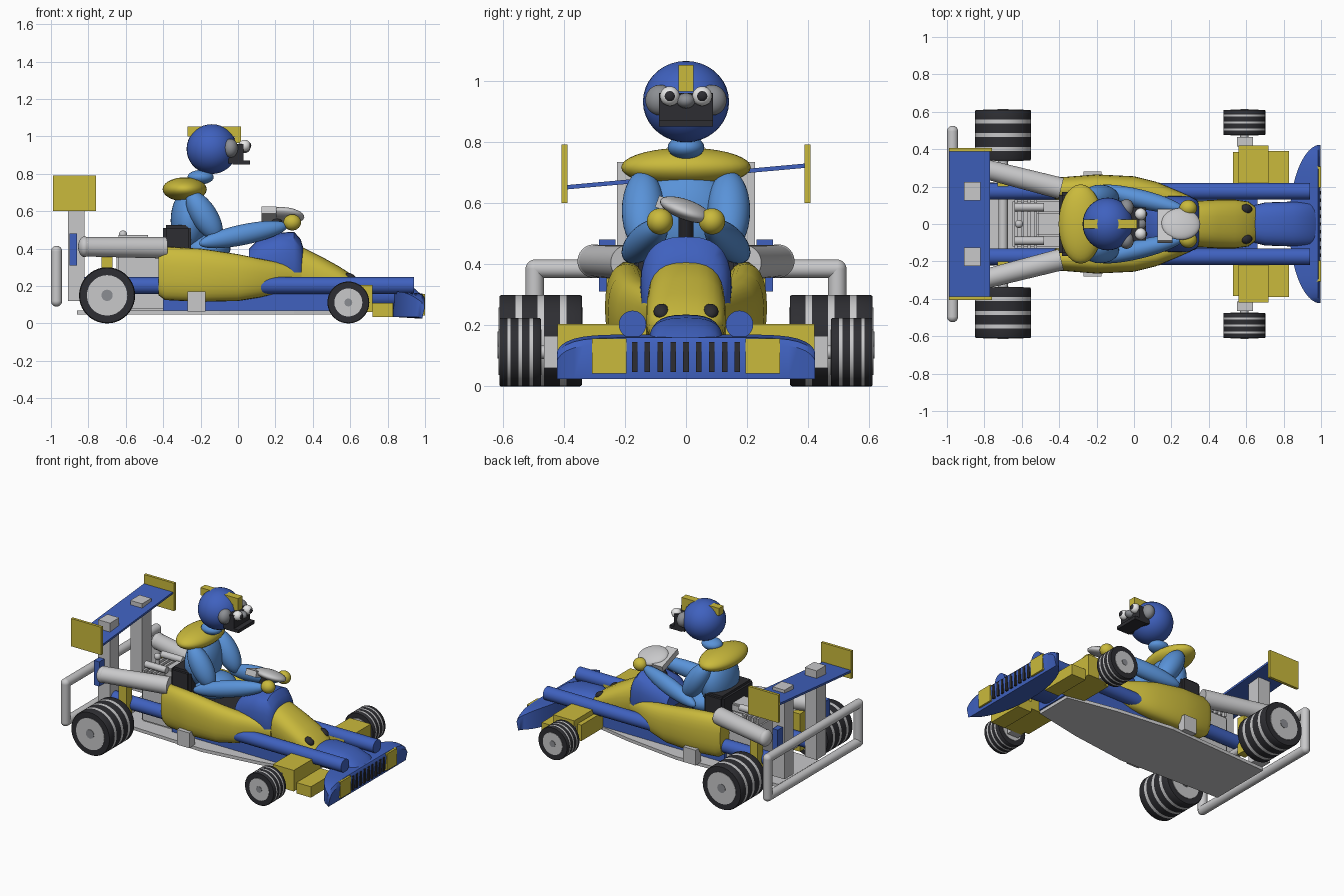
import bpy, bmesh, math
from mathutils import Vector, Matrix

cube = bpy.data.objects.get("Cube")
if cube:
    bpy.data.objects.remove(cube, do_unlink=True)


def material(name, r, g, b):
    m = bpy.data.materials.new(name)
    m.use_nodes = True
    m.diffuse_color = (r, g, b, 1)
    bsdf = next(n for n in m.node_tree.nodes if n.type == 'BSDF_PRINCIPLED')
    bsdf.inputs["Base Color"].default_value = (r, g, b, 1)
    return m


BLUE = material("royal blue", .05, .12, .52)
SKY = material("sky blue", .1, .29, .69)
YELLOW = material("yellow", .59, .49, .045)
GREY = material("light grey", .58, .58, .59)
STEEL = material("mid grey", .26, .27, .29)
DARK = material("charcoal", .027, .027, .032)
WHITE = material("white", .8, .8, .8)


def finish(name, bm, mats, smooth=True):
    bmesh.ops.recalc_face_normals(bm, faces=bm.faces[:])
    me = bpy.data.meshes.new(name)
    bm.to_mesh(me)
    bm.free()
    for m in mats if isinstance(mats, (list, tuple)) else [mats]:
        me.materials.append(m)
    if smooth:
        me.shade_smooth()
        me.set_sharp_from_angle(angle=math.radians(40))
    ob = bpy.data.objects.new(name, me)
    bpy.context.collection.objects.link(ob)
    return ob


def box(name, x, y, z, mat, bevel=0):
    """Box from three (low, high) ranges."""
    bm = bmesh.new()
    bmesh.ops.create_cube(bm, size=1)
    for v in bm.verts:
        v.co = [(a + b) / 2 + c * (b - a) for (a, b), c in zip((x, y, z), v.co)]
    if bevel:
        bmesh.ops.bevel(bm, geom=bm.edges[:], offset=bevel, segments=2, affect='EDGES')
    return finish(name, bm, mat, bool(bevel))


def blob(name, centre, radii, mat, tilt=0, yaw=0, roll=0):
    """Ellipsoid; tilt raises its +x end."""
    bm = bmesh.new()
    bmesh.ops.create_uvsphere(bm, u_segments=32, v_segments=18, radius=1)
    rot = Matrix.Rotation(yaw, 4, 'Z') @ Matrix.Rotation(-tilt, 4, 'Y') @ Matrix.Rotation(roll, 4, 'X')
    bm.transform(Matrix.Translation(centre) @ rot @ Matrix.Diagonal((*radii, 1)))
    return finish(name, bm, mat)


def rod(name, a, b, r, mat, r2=None):
    a, b = Vector(a), Vector(b)
    bm = bmesh.new()
    bmesh.ops.create_cone(bm, cap_ends=True, segments=28, radius1=r,
                          radius2=r if r2 is None else r2, depth=(b - a).length)
    bm.transform(Matrix.Translation((a + b) / 2) @ (b - a).to_track_quat('Z', 'Y').to_matrix().to_4x4())
    return finish(name, bm, mat)


def loft(name, rings, mats, rule=None):
    """Skin through equal rings; rule gives a material index per span."""
    bm = bmesh.new()
    rows = [[bm.verts.new(p) for p in ring] for ring in rings]
    n = len(rows[0])
    for i, (a, b) in enumerate(zip(rows, rows[1:])):
        for j in range(n):
            k = (j + 1) % n
            f = bm.faces.new((a[j], a[k], b[k], b[j]))
            f.material_index = rule(i) if rule else 0
    bm.faces.new(rows[0])
    bm.faces.new(rows[-1])
    return finish(name, bm, mats)


def section(x, y, half, low, high, power=2.6, n=28):
    """Rounded cross-section of a body panel at x."""
    pts = []
    for i in range(n):
        c, s = math.cos(math.tau * i / n), math.sin(math.tau * i / n)
        u, v = (math.copysign(abs(t) ** (2 / power), t) for t in (c, s))
        pts.append((x, y + half * u, (low + high) / 2 + (high - low) / 2 * v))
    return pts


def wheel(name, x, r, y0, y1, hub):
    """Striped tyre along y with a hub on both faces."""
    w = y1 - y0
    cuts = [0, .03, .19, .27, .46, .54, .73, .81, .97, 1]
    rings = []
    for t in cuts:
        q = r * .97 if t in (0, 1) else r
        rings.append([(x + q * math.cos(math.tau * i / 40), y0 + t * w, r + q * math.sin(math.tau * i / 40))
                      for i in range(40)])
    loft(name + "_tyre", rings, [DARK, GREY], lambda i: int(i in (2, 4, 6)))
    rod(name + "_rim", (x, y0 - .003, r), (x, y1 + .003, r), hub, GREY)
    rod(name + "_nut", (x, y0 - .006, r), (x, y1 + .006, r), hub * .28, STEEL)


# Floor and chassis
bm = bmesh.new()
outline = [(-.86, .22), (-.1, .25), (.3, .2), (.65, .13)]
outline += [(x, -y) for x, y in reversed(outline)]
face = bm.faces.new([bm.verts.new((x, y, .048)) for x, y in outline])
top = bmesh.ops.extrude_face_region(bm, geom=[face])["geom"]
bmesh.ops.translate(bm, verts=[v for v in top if isinstance(v, bmesh.types.BMVert)], vec=(0, 0, .022))
finish("floor_plate", bm, GREY, False)
box("chassis", (-.4, .66), (-.15, .15), (.07, .17), BLUE)
box("cockpit_tub", (-.4, .12), (-.15, .15), (.15, .3), DARK)
box("seat", (-.4, -.25), (-.17, .17), (.28, .525), DARK, .015)

# Nose, cowl and front hump
loft("nose", [section(x, 0, h, lo, hi) for x, h, lo, hi in (
    (.27, .12, .15, .42), (.35, .125, .14, .405), (.45, .13, .13, .355),
    (.54, .13, .12, .305), (.61, .12, .12, .26), (.65, .09, .14, .22))], YELLOW)
loft("cowl", [section(x, 0, h, .16, hi) for x, h, hi in (
    (.06, .13, .4), (.12, .148, .46), (.22, .15, .485), (.3, .148, .49), (.335, .13, .45), (.35, .11, .4))], BLUE)
loft("front_hump", [section(x, 0, h, .08, hi) for x, h, hi in (
    (.64, .1, .22), (.7, .115, .235), (.85, .12, .225), (.94, .115, .19), (.985, .1, .15))], BLUE)

# Front bumper with lamps and grille
rings = []
for i in range(25):
    t = math.sin((i / 24 - .5) * math.pi) * .995
    y, back = .425 * t, 1 - .17 * math.sqrt(1 - t * t)
    hi = .09 + .07 * math.sqrt(1 - abs(t) ** 7)
    rings.append([(back, y, .035), (.985, y, .025), (.998, y, hi - .02), (.985, y, hi), (back, y, hi + .01)])
loft("front_bumper", rings, BLUE)
for i in range(9):
    y = (i - 4) * .042
    box("grille_slot", (.984, 1), (y - .009, y + .009), (.048, .145), DARK)

for s in (1, -1):
    side = "left" if s > 0 else "right"

    def span(a, b):
        return (min(s * a, s * b), max(s * a, s * b))

    # Wheels, axles and mounts
    wheel(side + "_rear_wheel", -.70, .15, *span(.34, .61), .108)
    wheel(side + "_front_wheel", .59, .112, *span(.475, .61), .075)
    rod(side + "_front_axle", (.59, s * .2, .112), (.59, s * .48, .112), .022, GREY)
    box(side + "_steering_knuckle", (.55, .635), span(.415, .465), (.06, .165), GREY)
    rod(side + "_rear_axle", (-.7, 0, .15), (-.7, s * .35, .15), .025, GREY)
    box(side + "_rear_upright", (-.73, -.67), span(.2, .26), (.1, .36), YELLOW)

    # Yellow front blocks, bumper lamp, nostril
    box(side + "_front_block", (.56, .72), span(.13, .42), (.06, .205), YELLOW)
    box(side + "_front_block_rear_lip", (.53, .56), span(.13, .385), (.06, .17), YELLOW)
    box(side + "_front_step", (.72, .83), span(.13, .39), (.035, .11), YELLOW)
    box(side + "_bumper_lamp", (.95, 1), span(.195, .308), (.043, .157), YELLOW)
    blob(side + "_nostril", (.6, s * .08, .245), (.035, .026, .022), DARK, -.5)

    # Side rails and pods
    rod(side + "_side_rail", (-.86, s * .175, .203), (.94, s * .175, .203), .045, BLUE)
    loft(side + "_side_pod", [section(x, s * y, h, lo, hi, 2.4) for x, y, h, lo, hi in (
        (-.425, .185, .05, .15, .4), (-.39, .185, .065, .125, .41), (-.2, .195, .07, .115, .4),
        (0, .185, .07, .12, .37), (.12, .16, .065, .14, .345), (.25, .12, .05, .17, .32),
        (.34, .1, .03, .2, .29))], YELLOW)
    box(side + "_pod_bracket", (-.27, -.175), span(.22, .28), (.065, .17), GREY)

    # Exhaust
    rod(side + "_exhaust", (-.82, s * .3, .41), (-.39, s * .19, .405), .052, GREY, .058)
    blob(side + "_exhaust_end", (-.82, s * .3, .41), (.035, .055, .055), GREY)
    rod(side + "_engine_pipe", (-.64, s * .09, .45), (-.48, s * .09, .45), .022, GREY)

    # Rear wing supports and end plates
    box(side + "_wing_post", (-.91, -.82), span(.125, .225), (.12, .735), GREY)
    box(side + "_rear_plate", (-.9, -.86), span(.23, .285), (.31, .48), BLUE)
    box(side + "_wing_end_plate", (-.99, -.76), span(.388, .407), (.6, .792), YELLOW)

    # Rear bumper uprights
    rod(side + "_rear_bumper_upright", (-.97, s * .495, .12), (-.97, s * .495, .385), .03, GREY)
    for z in (.12, .385):
        blob(side + "_rear_bumper_corner", (-.97, s * .495, z), (.03, .03, .03), GREY)

    # Driver arms, hands and face pairs
    blob(side + "_upper_arm", (-.18, s * .14, .575), (.15, .07, .07), SKY, math.radians(-58))
    blob(side + "_forearm", (.03, s * .135, .475), (.25, .05, .055), SKY, .2, -s * .24)
    blob(side + "_hand", (.29, s * .085, .54), (.047, .043, .043), YELLOW)
    blob(side + "_goggle", (-.04, s * .085, .937), (.04, .048, .05), STEEL)
    blob(side + "_eye", (.035, s * .053, .95), (.032, .032, .032), WHITE)
    blob(side + "_pupil", (.057, s * .053, .95), (.014, .018, .018), DARK)

# Rear bumper bars and wing
for z, part in ((.12, "lower"), (.385, "upper")):
    rod(part + "_rear_bumper_bar", (-.97, -.495, z), (-.97, .495, z), .03, GREY)
wing = box("rear_wing", (-.99, -.77), (-.395, .395), (-.007, .007), BLUE)
wing.data.transform(Matrix.Translation((0, 0, .687)) @ Matrix.Rotation(.09, 4, 'X'))

# Engine
box("engine_block", (-.65, -.39), (-.13, .13), (.07, .39), GREY, .01)
box("engine_head", (-.52, -.39), (-.07, .07), (.39, .45), GREY, .01)
for i in range(4):
    x = -.64 + i * .035
    box("engine_fin", (x, x + .016), (-.13, .13), (.39, .425), GREY)
blob("filler_cap", (-.615, 0, .475), (.022, .022, .022), GREY)
rod("filler_neck", (-.615, 0, .38), (-.615, 0, .47), .012, GREY)

# Steering wheel
blob("steering_wheel", (.25, 0, .578), (.105, .09, .032), GREY, -.1, 0, -.35)
hub = box("steering_hub", (-.04, .04), (-.09, .09), (-.02, .02), GREY)
hub.data.transform(Matrix.Translation((.165, -.01, .575)) @ Matrix.Rotation(-.35, 4, 'X'))
rod("steering_column", (.16, 0, .44), (.22, 0, .57), .025, DARK)

# Driver torso and head
blob("torso", (-.26, 0, .55), (.1, .16, .17), SKY)
blob("hips", (-.17, 0, .4), (.13, .14, .08), SKY)
blob("shoulders", (-.285, 0, .717), (.118, .212, .064), YELLOW)
blob("neck", (-.2, 0, .782), (.07, .06, .038), SKY)
blob("helmet", (-.14, 0, .932), (.135, .141, .133), BLUE)
box("helmet_crest", (-.27, .017), (-.025, .025), (1.0, 1.052), YELLOW)
box("helmet_crest_front", (-.02, .017), (-.025, .025), (.965, 1.0), YELLOW)
box("face_mask", (-.05, .03), (-.088, .088), (.855, .96), DARK)
box("jaw", (-.03, .065), (-.088, .088), (.85, .872), DARK)
blob("muzzle", (.03, 0, .935), (.035, .03, .025), STEEL)
